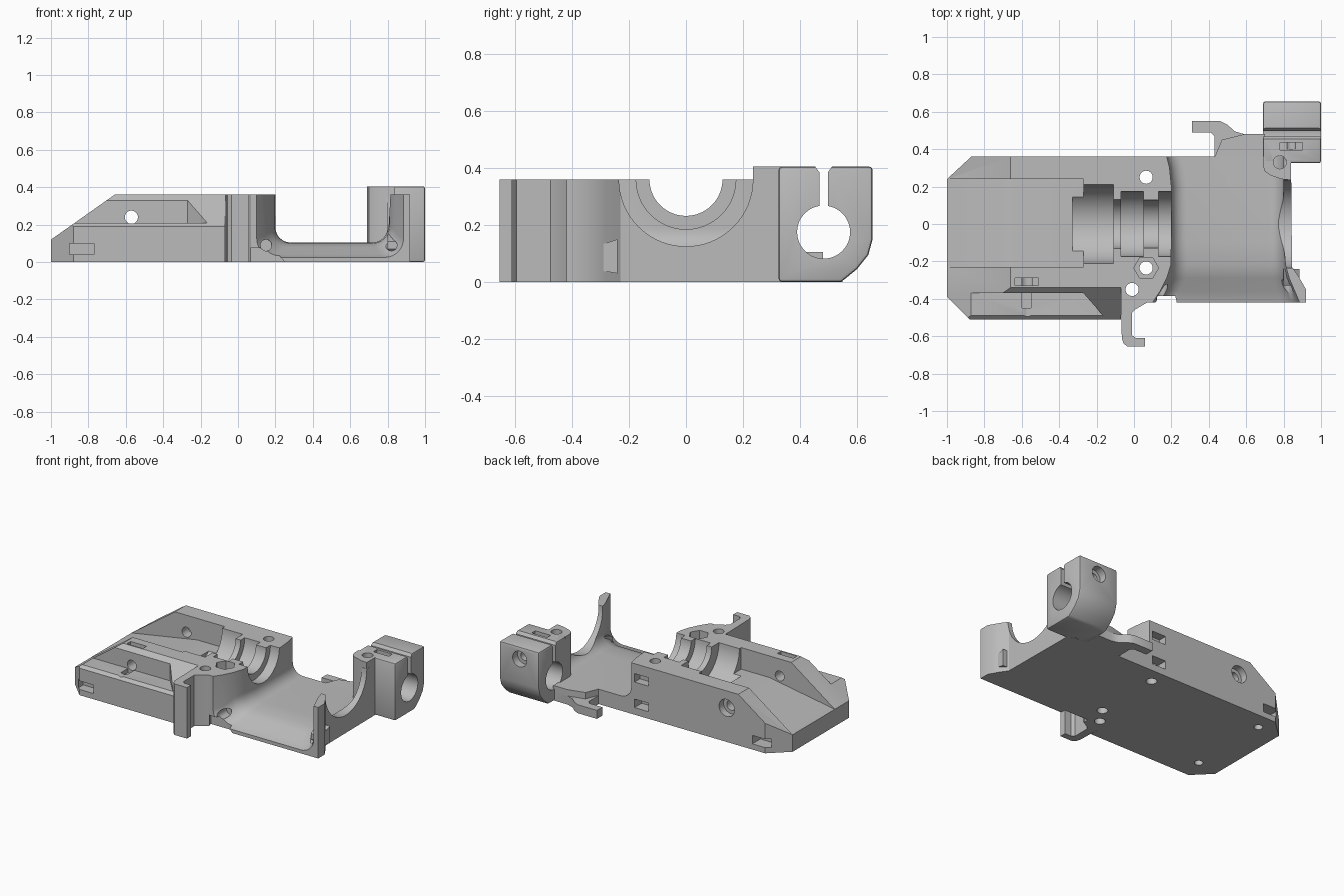
import bpy, bmesh
from math import sin, cos, pi

if "Cube" in bpy.data.objects:
    bpy.data.objects.remove(bpy.data.objects["Cube"])

grey = bpy.data.materials.new("plain_grey")
grey.use_nodes = True
GREY = (0.5, 0.5, 0.5, 1)
grey.diffuse_color = GREY
grey.node_tree.nodes["Principled BSDF"].inputs["Base Color"].default_value = GREY

PLACE = {"x": lambda u, v, w: (w, u, v),
         "y": lambda u, v, w: (u, w, v),
         "z": lambda u, v, w: (u, v, w)}


def loft(name, rings):
    """Closed solid through rings of equal point count."""
    bm = bmesh.new()
    loops = [[bm.verts.new(p) for p in ring] for ring in rings]
    n = len(loops[0])
    for a, b in zip(loops, loops[1:]):
        for i in range(n):
            bm.faces.new((a[i], a[(i + 1) % n], b[(i + 1) % n], b[i]))
    bm.faces.new(loops[0])
    bm.faces.new(loops[-1][::-1])
    if len(rings) > 2:
        bmesh.ops.triangulate(bm, faces=bm.faces[:])
    bmesh.ops.recalc_face_normals(bm, faces=bm.faces[:])
    mesh = bpy.data.meshes.new(name)
    bm.to_mesh(mesh)
    bm.free()
    mesh.materials.append(grey)
    ob = bpy.data.objects.new(name, mesh)
    bpy.context.collection.objects.link(ob)
    return ob


def prism(name, axis, pts, lo, hi):
    return loft(name, [[PLACE[axis](u, v, w) for u, v in pts] for w in (lo, hi)])


def circle(u, v, r, n=40):
    return [(u + r * cos(2 * pi * i / n), v + r * sin(2 * pi * i / n)) for i in range(n)]


def rect(u0, u1, v0, v1):
    return [(u0, v0), (u1, v0), (u1, v1), (u0, v1)]


def hole(axis, u, v, r, lo, hi, n=32):
    return prism("cutter", axis, circle(u, v, r, n), lo, hi)


def slot(axis, u0, u1, v0, v1, lo, hi):
    return prism("cutter", axis, rect(u0, u1, v0, v1), lo, hi)


def apply_mods(ob):
    dg = bpy.context.evaluated_depsgraph_get()
    mesh = bpy.data.meshes.new_from_object(ob.evaluated_get(dg))
    ob.modifiers.clear()
    ob.data = mesh


def cut(ob, cutters, op="DIFFERENCE"):
    for c in cutters:
        c.hide_render = True
        m = ob.modifiers.new("cut", "BOOLEAN")
        m.operation, m.object, m.solver = op, c, "EXACT"
        apply_mods(ob)
        bpy.data.objects.remove(c)


def round_edges(ob, width):
    m = ob.modifiers.new("round", "BEVEL")
    m.width, m.segments, m.limit_method = width, 2, "ANGLE"
    apply_mods(ob)


TOP = 0.36


def bores():
    """Stepped round channel along x, open at the top."""
    steps = [(-.33, -.11, .21), (-.12, -.06, .13), (-.07, .05, .175),
             (.04, .14, .128), (.13, .3, .175)]
    return [hole("x", 0, TOP, r, a, b, 64) for a, b, r in steps]


# Main body: sloped side profile trimmed to a chamfered plan
body = prism("main_body", "y", [(-1, 0), (-.07, 0), (-.07, TOP), (-.66, TOP), (-1, .12)], -.51, .36)
cut(body, [prism("plan", "z", [(-1, -.39), (-.88, -.51), (0, -.51), (0, .36), (-.87, .36), (-1, .24)],
                 -.1, .6)], "INTERSECT")
cut(body, [
    # ramped pocket
    prism("cutter", "y", [(-1.1, .103), (-.487, .208), (-.27, .208), (-.27, .5), (-1.1, .5)], -.23, .24),
    # slanted shoulder and ledge on the front side
    prism("cutter", "x", [(-.33, .37), (-.52, .18), (-.52, .37)], -1.2, .1),
    prism("cutter", "z", [(-1.2, -.37), (-.27, -.37), (-.13, -.53), (-1.2, -.53)], .21, .5),
    # cross screw, counterbore and nut slots
    hole("y", -.57, .24, .035, -.6, .5),
    hole("y", -.57, .24, .06, .31, .5),
    slot("y", -.9, -.77, .04, .1, -.6, -.44),
    slot("y", -.9, -.77, .04, .1, .27, .5),
    slot("z", -.635, -.51, -.33, -.29, .26, .5),
    slot("z", -.6, -.55, -.45, -.37, .18, .25),
    hole("z", -.83, .24, .028, -.1, .06),
    hole("z", -.83, -.35, .028, -.1, .06),
    hole("z", -.01, -.35, .035, -.1, .5),
] + bores())

# Fan duct block with its flared end wall
duct = prism("fan_duct", "z", [(-.07, -.42), (.92, -.42), (.92, -.35), (.88, -.28), (.845, -.23),
                               (.84, .3), (.8, .36), (-.07, .36)], 0, TOP)


def scoop_ring(y, left, right, floor, r):
    k = [i * pi / 16 for i in range(9)]
    pts = [(left, .6)]
    pts += [(left + r - r * cos(a), floor + r - r * sin(a)) for a in k]
    pts += [(right - r + r * sin(a), floor + r - r * cos(a)) for a in k]
    return [PLACE["y"](u, v, y) for u, v in pts + [(right, .6)]]


scoop = loft("scoop", [scoop_ring(*s) for s in (
    (-.5, .06, .91, .02, .1), (-.42, .1, .885, .025, .1), (-.36, .14, .86, .04, .1),
    (-.29, .175, .83, .08, .1), (-.22, .197, .81, .1, .09), (-.1, .2, .8, .105, .08),
    (.2, .2, .8, .105, .08), (.3, .19, .8, .105, .08), (.5, .14, .8, .105, .08))])
cut(duct, [
    scoop,
    hole("x", 0, TOP, .235, .7, 1, 64),
    prism("cutter", "y", [(.06, -.1), (.25, -.1), (.25, 0), (.19, .07), (.06, .08)], -.5, -.385),
    hole("z", .065, .25, .035, -.1, .5),
    hole("z", .065, -.235, .035, -.1, .5),
    hole("z", .065, -.235, .066, .24, .5, 6),
    hole("z", -.01, -.35, .035, -.1, .5),
    slot("y", .04, .15, .05, .11, .28, .5),
    slot("y", .04, .15, .23, .29, .3, .5),
    hole("y", .15, .09, .03, -.5, -.3),
    hole("y", .82, .09, .03, -.5, -.3),
] + bores())

# Small rounded boss on the outside of the end wall
boss = prism("wall_boss", "x", [(-.33, .07), (-.3, .04), (-.24, .03), (-.24, .15), (-.3, .13), (-.33, .11)],
             .8, .885)

# Rear cable arm and the floor extension behind the duct
arm = prism("rear_cable_arm", "z", [(.31, .49), (.41, .49), (.43, .47), (.43, .36), (.7, .36), (.7, .48),
                                    (.59, .48), (.54, .495), (.5, .53), (.46, .55), (.31, .55)], 0, .06)
tail = prism("duct_floor_tail", "z", [(.43, .355), (.7, .355), (.7, .48), (.59, .48), (.47, .45)], 0, .105)

# Full-height hooked arm on the front side
hook = prism("front_hook_arm", "z", [(-.07, -.415), (-.065, -.61), (-.055, -.64), (-.035, -.655), (.06, -.655),
                                     (.06, -.61), (.01, -.61), (-.01, -.595), (-.01, -.475),
                                     (.01, -.455), (.07, -.42)], 0, TOP)

# Rod clamp with round bore, slit and screw
CLAMP_TOP = .405
clamp = prism("rod_clamp", "x", [(.325, 0), (.545, 0), (.6, .045), (.64, .095), (.655, .15),
                                 (.655, CLAMP_TOP), (.325, CLAMP_TOP)], .69, 1)
round_edges(clamp, .012)
cut(clamp, [
    hole("x", .483, .175, .093, .6, 1.1, 48),
    slot("x", .468, .498, .2, .6, .6, 1.1),
    prism("cutter", "x", [(.468, .385), (.498, .385), (.52, .415), (.446, .415)], .6, 1.1),
    prism("cutter", "x", [(.498, .25), (.468, .25), (.42, .22), (.546, .22)], .6, 1.1),
    slot("z", .78, .9, .395, .435, .3, .6),
    hole("y", .84, .32, .03, .4, .8),
    hole("y", .84, .32, .055, .6, .8),
    hole("z", .78, .33, .035, -.1, .6),
])

# Post joining clamp and duct wall
post = prism("clamp_post", "z", [(.69, .36), (.69, .31), (.7, .28), (.73, .26), (.79, .24), (.84, .235),
                                 (.84, .36)], 0, CLAMP_TOP)
cut(post, [hole("z", .78, .33, .035, -.1, .6),
           hole("x", 0, TOP, .235, .6, 1, 64)])

# Smooth curved faces, keep hard edges
bpy.ops.object.select_all(action="DESELECT")
for ob in (body, duct, boss, arm, tail, hook, clamp, post):
    ob.select_set(True)
    bpy.context.view_layer.objects.active = ob
bpy.ops.object.shade_smooth_by_angle(angle=0.55)
